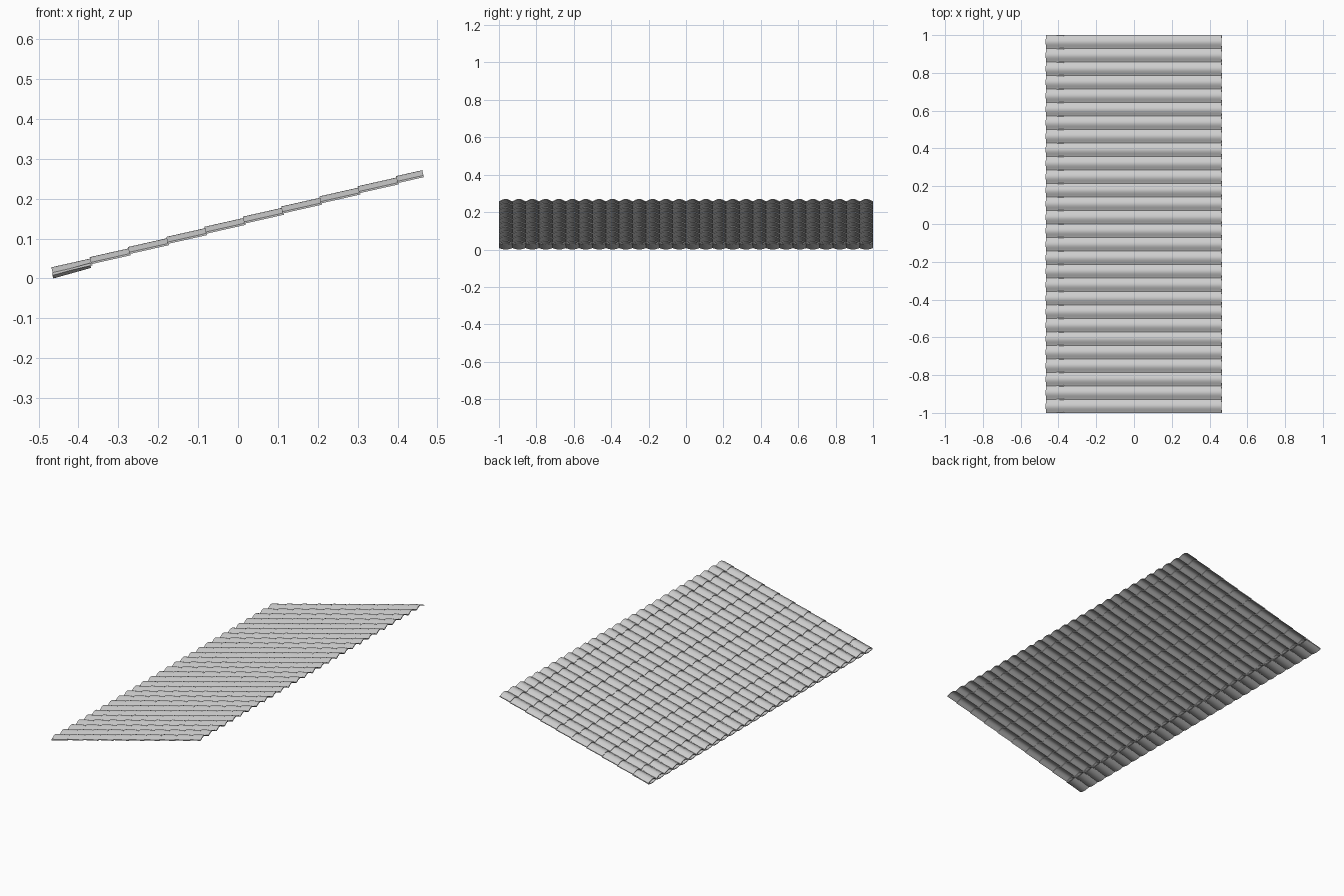
import bpy, bmesh, math
from mathutils import Vector

if "Cube" in bpy.data.objects:
    bpy.data.objects.remove(bpy.data.objects["Cube"], do_unlink=True)

COLUMNS, STEPS, ROWS = 28, 10, 10
WAVE, THICK = 0.0135, 0.0045

grey = bpy.data.materials.new("tile_grey")
grey.use_nodes = True
colour = (0.6, 0.6, 0.6, 1)
grey.diffuse_color = colour
grey.node_tree.nodes["Principled BSDF"].inputs["Base Color"].default_value = colour


def barrel(t):
    """Rounded roll with a narrow valley at each column joint."""
    return WAVE * math.sin(math.pi * t) ** 1.3


def trough(t):
    """Shallow channel that closes the underside of the rolls."""
    return 0.008 * (1 - math.sin(math.pi * t))


def tile_course(name, start, slope, length, profile):
    """Solid corrugated strip running along y, rising towards +x."""
    angle = math.atan(slope)
    along = Vector((math.cos(angle), 0, math.sin(angle)))
    normal = Vector((-math.sin(angle), 0, math.cos(angle)))
    origin = Vector((start[0], 0, start[1]))
    bm = bmesh.new()
    rings = []
    count = COLUMNS * STEPS
    for i in range(count + 1):
        side = Vector((0, -1 + 2 * i / count, 0))
        h = profile((i % STEPS) / STEPS)
        corners = ((0, h), (length, h), (length, h + THICK), (0, h + THICK))
        rings.append([bm.verts.new(origin + side + along * u + normal * v)
                      for u, v in corners])
    for a, b in zip(rings, rings[1:]):
        for k in range(4):
            j = (k + 1) % 4
            bm.faces.new((a[k], a[j], b[j], b[k]))
    bm.faces.new(rings[0])
    bm.faces.new(rings[-1])
    bmesh.ops.recalc_face_normals(bm, faces=bm.faces[:])
    mesh = bpy.data.meshes.new(name)
    bm.to_mesh(mesh)
    bm.free()
    mesh.materials.append(grey)
    obj = bpy.data.objects.new(name, mesh)
    bpy.context.collection.objects.link(obj)
    bpy.ops.object.select_all(action="DESELECT")
    obj.select_set(True)
    bpy.context.view_layer.objects.active = obj
    bpy.ops.object.shade_smooth_by_angle(angle=math.radians(35))


# Overlapping courses from eave to ridge, the top one cut short
for r in range(ROWS):
    length = 0.0677 if r == ROWS - 1 else 0.1015
    tile_course(f"tile_course_{r + 1}", (-0.464 + 0.096 * r, 0.0104 + 0.0254 * r),
                0.225, length, barrel)

# Starter layer tucked beneath the eave course
tile_course("eave_starter", (-0.463, 0.0), 0.28, 0.0985, trough)
